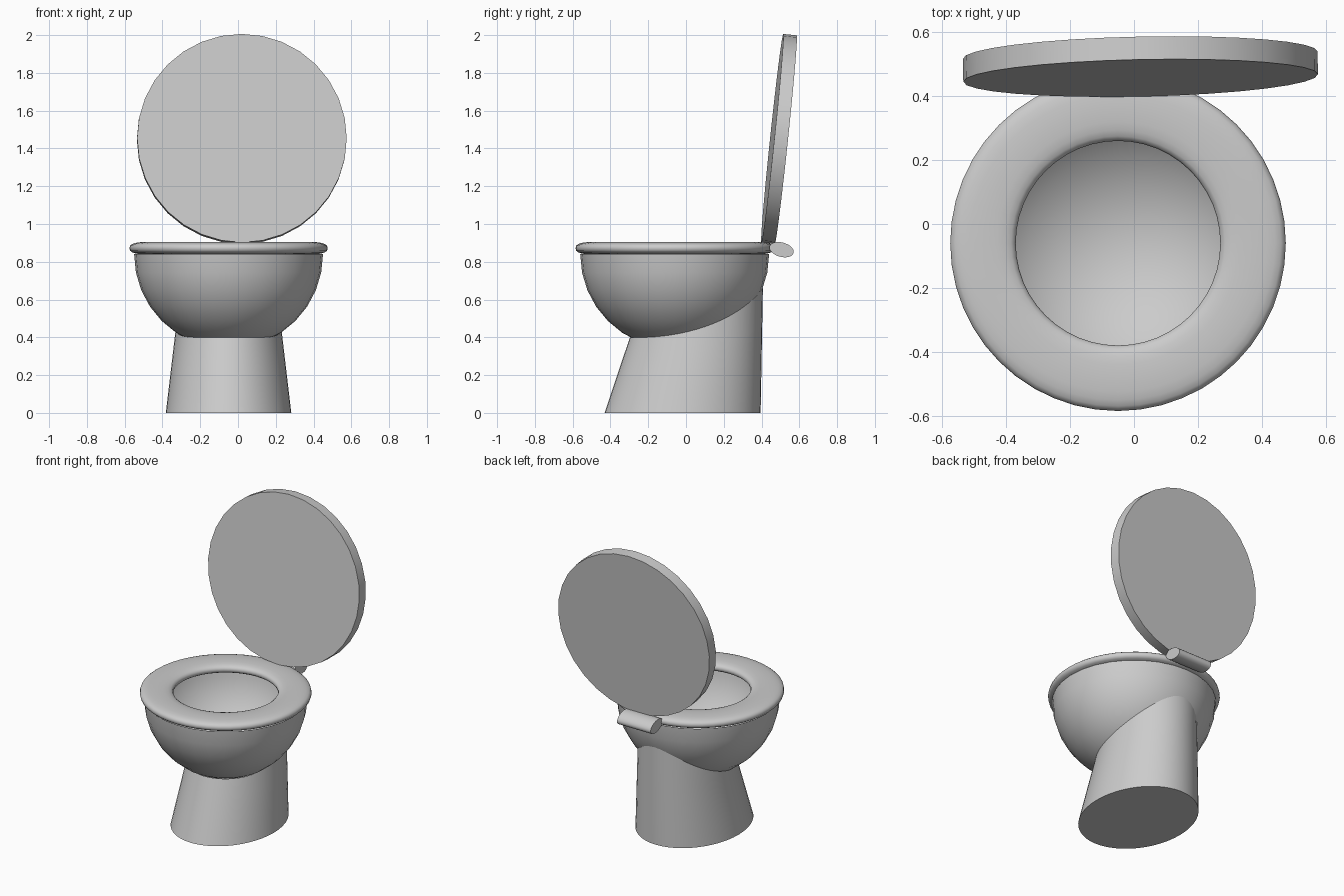
import bpy, bmesh, math
from mathutils import Matrix, Vector

if "Cube" in bpy.data.objects:
    bpy.data.objects.remove(bpy.data.objects["Cube"])

CX, CY, CZ, R = -0.05, -0.06, 0.84, 0.5   # centre and radius of the bowl


def add_object(name, bm, angle=40):
    bmesh.ops.recalc_face_normals(bm, faces=bm.faces)
    me = bpy.data.meshes.new(name)
    bm.to_mesh(me)
    bm.free()
    ob = bpy.data.objects.new(name, me)
    bpy.context.collection.objects.link(ob)
    bpy.ops.object.select_all(action='DESELECT')
    ob.select_set(True)
    bpy.context.view_layer.objects.active = ob
    bpy.ops.object.shade_smooth_by_angle(angle=math.radians(angle))
    return ob


def bridge(bm, a, b):
    n = len(a)
    for i in range(n):
        bm.faces.new((a[i], a[(i + 1) % n], b[(i + 1) % n], b[i]))


def spow(v, p):
    return math.copysign(abs(v) ** p, v)


# bowl: open lower half of a sphere
bm = bmesh.new()
bmesh.ops.create_uvsphere(bm, u_segments=32, v_segments=16, radius=R)
bmesh.ops.delete(bm, geom=[v for v in bm.verts if v.co.z > 0.01], context='VERTS')
bmesh.ops.translate(bm, verts=bm.verts, vec=(CX, CY, CZ))
add_object("bowl", bm)

# seat: flattened ring with a rounded section
bm = bmesh.new()
rings = []
for i in range(48):
    a = 2 * math.pi * i / 48
    ring = []
    for j in range(20):
        t = 2 * math.pi * j / 20
        r = 0.4225 + 0.1025 * spow(math.cos(t), 0.75)
        z = 0.872 + 0.033 * spow(math.sin(t), 0.75)
        ring.append(bm.verts.new((CX + r * math.cos(a), CY + r * math.sin(a), z)))
    rings.append(ring)
for i in range(48):
    bridge(bm, rings[i], rings[(i + 1) % 48])
add_object("seat", bm, 60)

# pedestal: leaning oval tube whose upper rim follows the bowl
bm = bmesh.new()
low, high = [], []
for i in range(48):
    a = 2 * math.pi * i / 48
    c, s = math.cos(a), math.sin(a)
    low.append(Vector((CX + 0.332 * c, -0.018 + 0.413 * s, 0)))
    x, y = CX + 0.28 * c, 0.055 + 0.352 * s
    d = R * R - (x - CX) ** 2 - (y - CY) ** 2
    high.append(Vector((x, y, CZ - math.sqrt(max(d, 0.001)))))
levels = [[bm.verts.new(p.lerp(q, k / 4)) for p, q in zip(low, high)] for k in range(5)]
for p, q in zip(levels, levels[1:]):
    bridge(bm, p, q)
bm.faces.new(levels[0])
add_object("pedestal", bm)

# lid: raised disc leaning back, turned slightly
bm = bmesh.new()
m = (Matrix.Translation((0.02, 0.4925, 1.4505)) @ Matrix.Rotation(math.radians(1.2), 4, 'Z')
     @ Matrix.Rotation(math.radians(90 - 6), 4, 'X'))
bmesh.ops.create_cone(bm, cap_ends=True, segments=32, radius1=0.555, radius2=0.555,
                      depth=0.072, matrix=m)
add_object("lid", bm)

# hinge: short oval bar behind the seat
bm = bmesh.new()
m = (Matrix.Translation((-0.01, 0.506, 0.864)) @ Matrix.Rotation(math.radians(-15), 4, 'X')
     @ Matrix.Diagonal((1, 0.066, 0.038, 1)) @ Matrix.Rotation(math.radians(90), 4, 'Y'))
bmesh.ops.create_cone(bm, cap_ends=True, segments=32, radius1=1, radius2=1,
                      depth=0.25, matrix=m)
add_object("hinge", bm)
